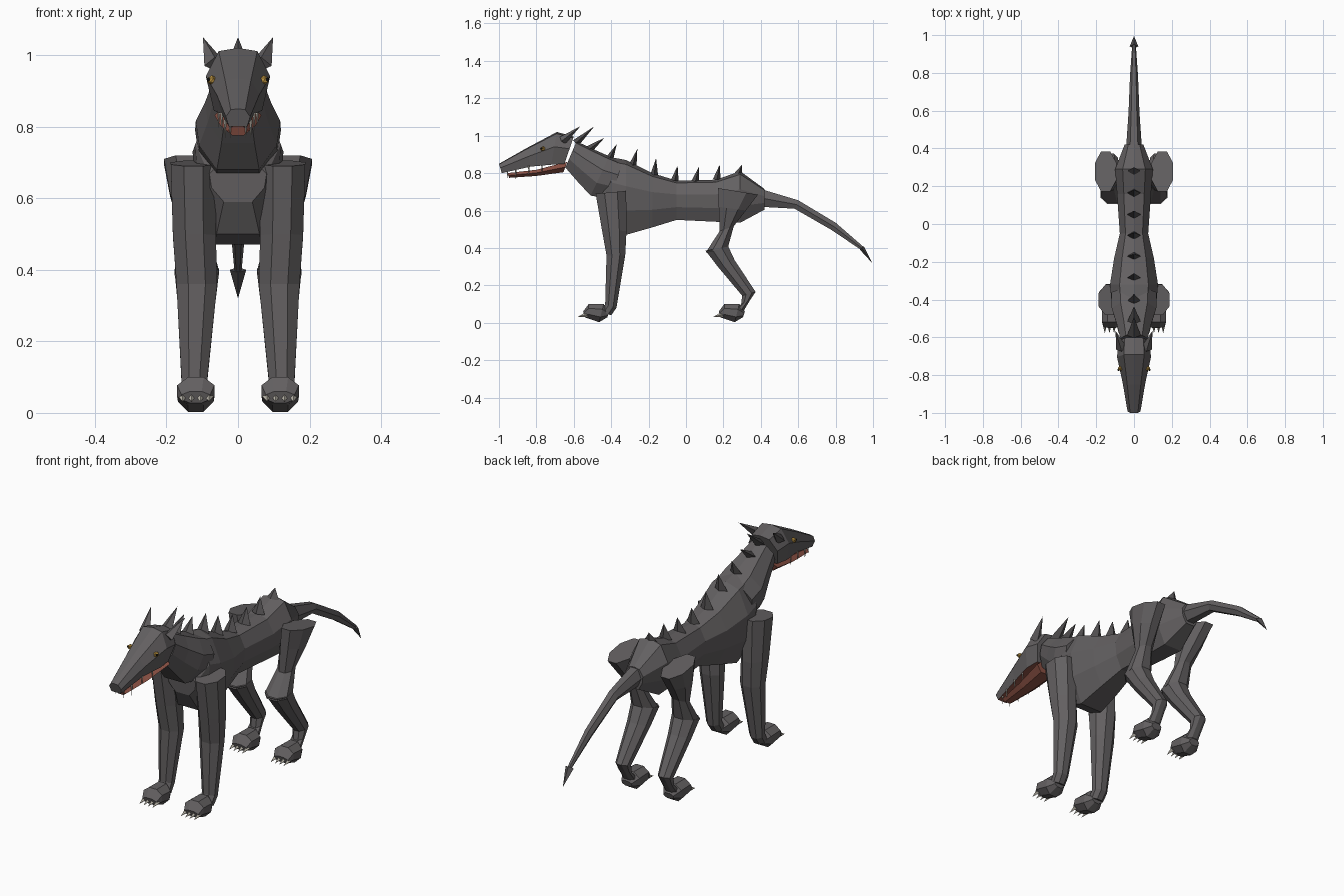
import bpy, bmesh
from mathutils import Vector

if "Cube" in bpy.data.objects:
    bpy.data.objects.remove(bpy.data.objects["Cube"])


def material(name, rgb):
    m = bpy.data.materials.new(name)
    m.diffuse_color = (*rgb, 1)
    m.use_nodes = True
    m.node_tree.nodes["Principled BSDF"].inputs["Base Color"].default_value = m.diffuse_color
    return m


HIDE = material("charcoal hide", (0.125, 0.117, 0.12))
SPIKE = material("dark horn", (0.085, 0.08, 0.082))
RED = material("mouth red", (0.27, 0.085, 0.06))
BONE = material("claw bone", (0.55, 0.52, 0.45))
GOLD = material("eye gold", (0.5, 0.29, 0.05))
BLACK = material("pupil black", (0.01, 0.01, 0.01))

# Cross-sections as (across, along) factors
TRUNK = [(0, 1), (.6, .88), (1, .3), (.92, -.35), (.5, -1),
         (-.5, -1), (-.92, -.35), (-1, .3), (-.6, .88)]
OCT = [(.42, 1), (1, .42), (1, -.42), (.42, -1),
       (-.42, -1), (-1, -.42), (-1, .42), (-.42, 1)]
HEX = [(.5, 1), (1, 0), (.5, -1), (-.5, -1), (-1, 0), (-.5, 1)]
SKULL = [(0, 1), (.6, .9), (1, .1), (.75, -1), (-.75, -1), (-1, .1), (-.6, .9)]


def finish(name, bm, mats):
    bmesh.ops.recalc_face_normals(bm, faces=bm.faces)
    me = bpy.data.meshes.new(name)
    bm.to_mesh(me)
    bm.free()
    for m in mats:
        me.materials.append(m)
    ob = bpy.data.objects.new(name, me)
    bpy.context.collection.objects.link(ob)
    return ob


def loft(name, rings, profile, mats=(HIDE,), side=1, dy=0):
    """Each ring: first (y, z), opposite (y, z), half width, centre x."""
    bm = bmesh.new()
    loops = []
    for a, b, hw, xc in rings:
        a, b = Vector(a), Vector(b)
        mid, half = (a + b) / 2, (a - b) / 2
        loops.append([bm.verts.new((side * (xc + u * hw), mid.x + half.x * v + dy,
                                    mid.y + half.y * v)) for u, v in profile])
    n = len(profile)
    for p, q in zip(loops, loops[1:]):
        for i in range(n):
            j = (i + 1) % n
            bm.faces.new((p[i], p[j], q[j], q[i]))
    bm.faces.new(loops[0])
    bm.faces.new(loops[-1])
    return finish(name, bm, mats)


def spike(name, base, tip, wx, wy, mat):
    """Four-sided pyramid with a diamond base."""
    bm = bmesh.new()
    b, t = Vector(base), Vector(tip)
    axis = (t - b).normalized()
    side = Vector((1, 0, 0))
    side = (side - axis * side.dot(axis)).normalized()
    fwd = axis.cross(side)
    ring = [bm.verts.new(b + o) for o in (side * wx, fwd * wy, -side * wx, -fwd * wy)]
    top = bm.verts.new(t)
    bm.faces.new(ring)
    for i in range(4):
        bm.faces.new((ring[i], ring[(i + 1) % 4], top))
    return finish(name, bm, [mat])


def ball(name, loc, r, mat):
    bm = bmesh.new()
    bmesh.ops.create_icosphere(bm, subdivisions=1, radius=r)
    bmesh.ops.translate(bm, verts=bm.verts, vec=loc)
    return finish(name, bm, [mat])


# Trunk with chest, waist and hips
loft("torso", [
    ((-.46, .71), (-.45, .59), .08, 0), ((-.40, .885), (-.40, .50), .12, 0),
    ((-.32, .87), (-.32, .47), .127, 0), ((-.18, .80), (-.18, .51), .105, 0),
    ((-.05, .76), (-.05, .55), .075, 0), ((.16, .765), (.16, .54), .09, 0),
    ((.29, .81), (.29, .535), .1, 0), ((.42, .715), (.42, .605), .05, 0)], TRUNK)

# Neck overhanging the chest
loft("neck", [
    ((-.585, .97), (-.645, .83), .072, 0), ((-.50, .93), (-.58, .755), .092, 0),
    ((-.41, .89), (-.51, .68), .118, 0), ((-.34, .86), (-.40, .66), .12, 0)], TRUNK)

# Head, with the palate coloured by its downward direction
head = loft("head", [
    ((-1.0, .85), (-.985, .80), .034, 0), ((-.85, .935), (-.83, .835), .06, 0),
    ((-.69, 1.02), (-.72, .845), .09, 0), ((-.60, .995), (-.65, .85), .082, 0)],
    SKULL, (HIDE, RED))
for p in head.data.polygons:
    if p.normal.z < -.8:
        p.material_index = 1

# Lower jaw
loft("lower_jaw", [
    ((-.955, .80), (-.945, .775), .03, 0), ((-.80, .818), (-.80, .785), .048, 0),
    ((-.635, .86), (-.655, .805), .066, 0)], HEX, (RED,))

# Tail with arrow tip
loft("tail", [
    ((.40, .715), (.40, .62), .042, 0), ((.60, .655), (.58, .61), .029, 0),
    ((.80, .535), (.78, .495), .021, 0), ((.95, .405), (.935, .39), .01, 0)], HEX)
spike("tail_tip", (0, .94, .40), (0, .995, .32), .023, .014, SPIKE)

# Row of spines: base y, z and tip y, z
SPINES = [(-.59, .97, -.49, 1.05), (-.52, .935, -.435, .99), (-.41, .885, -.37, .955),
          (-.285, .85, -.26, .93), (-.17, .80, -.16, .88), (-.06, .77, -.045, .84),
          (.05, .765, .07, .835), (.165, .775, .18, .845), (.28, .805, .30, .845)]
for i, (y0, z0, y1, z1) in enumerate(SPINES):
    spike(f"spine_{i}", (0, y0, z0 - .01), (0, y1, z1), .036, .021, SPIKE)

for s, tag in ((1, "left"), (-1, "right")):
    # Ears, eyes and fangs
    spike(f"ear_{tag}", (s * .065, -.66, .975), (s * .098, -.565, 1.05), .03, .024, HIDE)
    ball(f"eye_{tag}", (s * .073, -.765, .93), .014, GOLD)
    ball(f"pupil_{tag}", (s * .082, -.772, .932), .006, BLACK)
    for k, (x, y, z) in enumerate([(.022, -.955, .765), (.036, -.91, .765),
                                   (.045, -.84, .785), (.054, -.77, .795)]):
        spike(f"fang_{tag}_{k}", (s * x, y, z + .055), (s * x, y, z), .005, .005, BONE)

    # Legs
    loft(f"front_leg_{tag}", [
        ((-.483, .69), (-.32, .705), .063, .125), ((-.45, .50), (-.318, .49), .06, .122),
        ((-.425, .36), (-.325, .36), .057, .115), ((-.432, .10), (-.372, .08), .036, .122),
        ((-.455, .06), (-.40, .04), .034, .12)], OCT, side=s)
    loft(f"hind_thigh_{tag}", [
        ((.172, .72), (.385, .685), .057, .15), ((.175, .62), (.32, .60), .052, .138),
        ((.18, .49), (.255, .515), .04, .122), ((.105, .375), (.225, .405), .062, .115)],
        OCT, side=s)
    loft(f"hind_shank_{tag}", [
        ((.105, .385), (.225, .41), .062, .115), ((.17, .30), (.26, .335), .053, .116),
        ((.30, .145), (.372, .165), .034, .12), ((.295, .10), (.345, .125), .03, .12),
        ((.25, .065), (.30, .05), .034, .118)], OCT, side=s)

    # Paws with four claws each
    for part, dy in (("front", 0), ("hind", .725)):
        loft(f"{part}_paw_{tag}", [
            ((-.55, .06), (-.54, .028), .04, .118), ((-.52, .10), (-.52, .022), .052, .118),
            ((-.44, .10), (-.465, .003), .05, .118), ((-.41, .06), (-.42, .03), .028, .118)],
            OCT, side=s, dy=dy)
        for k in range(4):
            x = s * (.081 + .0245 * k)
            spike(f"{part}_claw_{tag}_{k}", (x, -.53 + dy, .045), (x, -.578 + dy, .032),
                  .012, .014, BONE)
